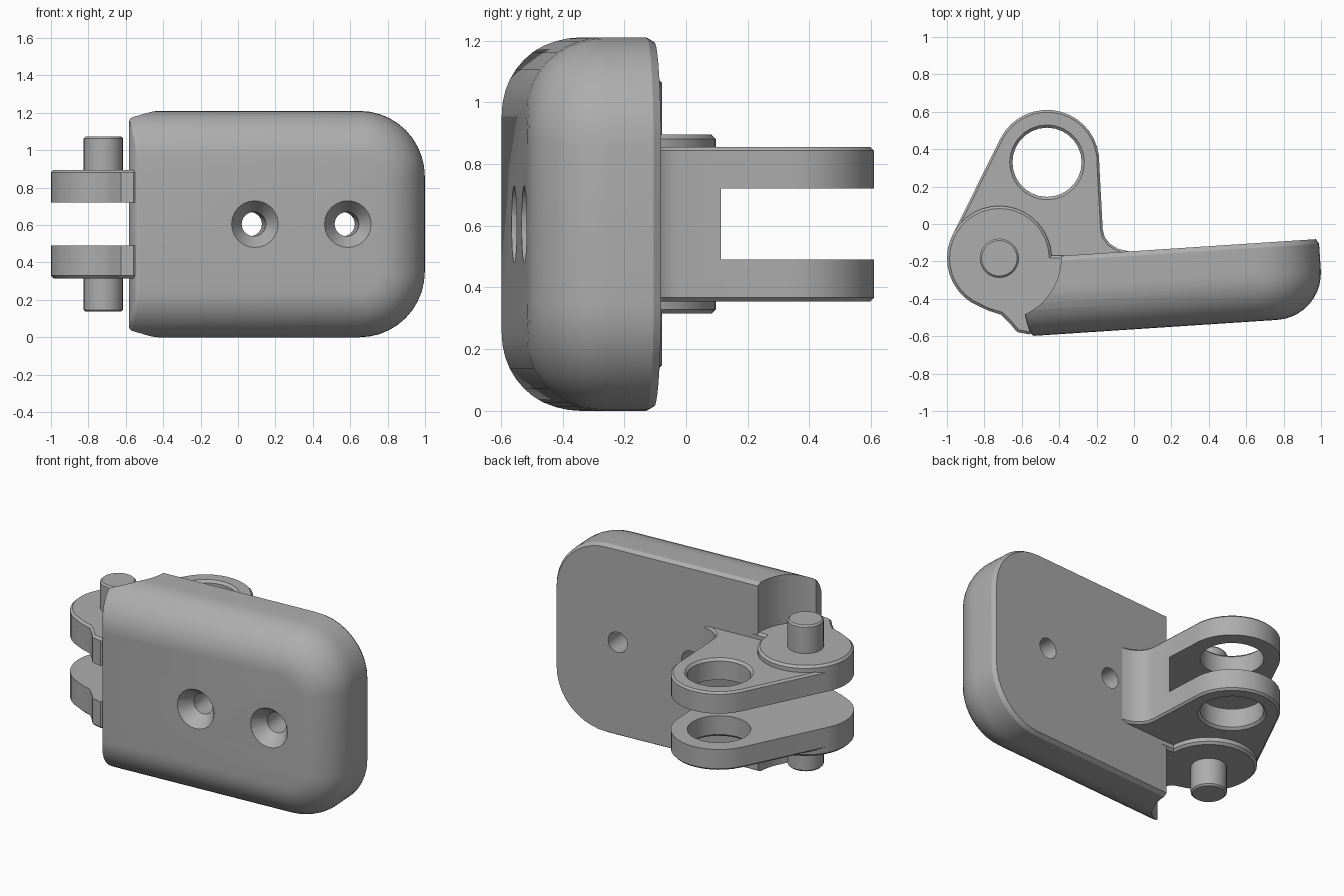
import bpy, bmesh
from math import sin, cos, radians, pi
from mathutils import Matrix, Vector

if "Cube" in bpy.data.objects:
    bpy.data.objects.remove(bpy.data.objects["Cube"], do_unlink=True)

grey = bpy.data.materials.new("plain grey")
grey.use_nodes = True
GREY = (0.42, 0.42, 0.42, 1)
grey.diffuse_color = GREY
grey.node_tree.nodes["Principled BSDF"].inputs["Base Color"].default_value = GREY

MID = 0.605                 # mid height of the whole fitting
PIN = (-0.72, -0.183)       # pivot axis
EYE = (-0.465, 0.33)        # axis of the large eye
TILT = radians(3.75)        # the slab is turned slightly about z
SLAB = Matrix.Translation((0, -0.145, MID)) @ Matrix.Rotation(TILT, 4, 'Z')


def finish(bm, name):
    bmesh.ops.recalc_face_normals(bm, faces=bm.faces)
    mesh = bpy.data.meshes.new(name)
    bm.to_mesh(mesh)
    bm.free()
    ob = bpy.data.objects.new(name, mesh)
    mesh.materials.append(grey)
    bpy.context.collection.objects.link(ob)
    return ob


def arc(centre, r, a0, a1, n=14):
    angles = [radians(a0 + (a1 - a0) * i / n) for i in range(n + 1)]
    return [(centre[0] + r * cos(a), centre[1] + r * sin(a)) for a in angles]


def loft(name, loops):
    """Skin a list of equal-length loops and cap both ends."""
    bm = bmesh.new()
    rings = [[bm.verts.new(p) for p in loop] for loop in loops]
    for a, b in zip(rings, rings[1:]):
        for i in range(len(a)):
            j = (i + 1) % len(a)
            bm.faces.new((a[i], a[j], b[j], b[i]))
    bm.faces.new(rings[0])
    bm.faces.new(rings[-1])
    return finish(bm, name)


def prism(name, outline, z0, z1, chamfer=0):
    ob = loft(name, [[(x, y, z) for x, y in outline] for z in (z0, z1)])
    if chamfer:
        bm = bmesh.new()
        bm.from_mesh(ob.data)
        rim = [e for e in bm.edges if abs(e.verts[0].co.z - e.verts[1].co.z) < 1e-5]
        bmesh.ops.bevel(bm, geom=rim, offset=chamfer, segments=1, affect='EDGES')
        bm.to_mesh(ob.data)
        bm.free()
    return ob


def turned(name, centre, profile, n=32):
    """Stack of circles given as (radius, height) pairs."""
    return loft(name, [[(x, y, z) for x, y in arc(centre, r, 0, 360 - 360 / n, n - 1)]
                       for r, z in profile])


def combine(ob, other, operation):
    mod = ob.modifiers.new("cut", 'BOOLEAN')
    mod.operation, mod.object, mod.solver = operation, other, 'EXACT'
    bpy.ops.object.select_all(action='DESELECT')
    bpy.context.view_layer.objects.active = ob
    ob.select_set(True)
    bpy.ops.object.modifier_apply(modifier=mod.name)
    bpy.data.objects.remove(other, do_unlink=True)


# Slab: rounded rectangle, full round on the front edges, small chamfer at the back
def slab_loop(y, inset):
    right, left = 0.99 - inset, -0.612 + 0.2 * inset
    top = MID - inset
    r, s = max(0.35 - inset, 0.05), 0.02
    pts = (arc((right - r, top - r), r, 0, 90, 10) + arc((left + s, top - s), s, 90, 180, 3)
           + arc((left + s, s - top), s, 180, 270, 3) + arc((right - r, r - top), r, 270, 360, 10))
    return [SLAB @ Vector((x, y, z)) for x, z in pts]


DEPTH, ROUND = 0.417, 0.25
rounding = [i / 10 * pi / 2 for i in range(11)]
slab = loft("mounting_slab", [slab_loop(0, 0.015), slab_loop(-0.025, 0)]
            + [slab_loop(-DEPTH + ROUND * (1 - sin(a)), ROUND * (1 - cos(a))) for a in rounding])

# Hollow end that clears the pivot
combine(slab, turned("clearance", PIN, [(0.33, -0.2), (0.33, 1.5)], 64), 'DIFFERENCE')

# Two countersunk screw holes
for x in (0.063, 0.561):
    hole = turned("screw_hole", (0, 0), [(0.065, -0.1), (0.065, DEPTH - 0.085),
                                         (0.125, DEPTH), (0.125, DEPTH + 0.1)], 24)
    hole.data.transform(SLAB @ Matrix.Translation((x, 0, 0)) @ Matrix.Rotation(pi / 2, 4, 'X'))
    combine(slab, hole, 'DIFFERENCE')

# Arm: eye and pivot joined by straight flanks, flared into the slab
arm_outline = (arc(EYE, 0.28, -3, 153, 16) + arc(PIN, 0.279, 153, 270, 10)
               + [(-0.45, -0.3), (-0.05, -0.2), (-0.03, -0.145), (-0.085, -0.133),
                  (-0.13, -0.105), (-0.157, -0.07), (-0.167, -0.03)])
arm = prism("hinge_arm", arm_outline, MID - 0.25, MID + 0.25, 0.012)

# Raised pivot bosses with a foot running into the slab
boss_outline = (arc(PIN, 0.28, 3, 238, 24)
                + [(-0.78, -0.463), (-0.71, -0.485), (-0.665, -0.53), (-0.625, -0.578),
                   (-0.56, -0.59), (-0.5, -0.55), (-0.35, -0.4), (-0.35, -0.168)])
boss = prism("boss", boss_outline, MID - 0.29, MID + 0.29, 0.014)
combine(arm, boss, 'UNION')

# Gap that splits the arm into two forks
gap_outline = (arc(EYE, 0.36, -27, 153) + arc(PIN, 0.33, 153, 180, 4)
               + [(-1.1, -0.65), (-0.5, -0.65)] + arc(PIN, 0.33, -60, -27, 5))
combine(arm, prism("gap", gap_outline, MID - 0.115, MID + 0.115), 'DIFFERENCE')

# Chamfered bore through the eye
bore = turned("bore", EYE, [(0.22, MID - 0.27), (0.185, MID - 0.235),
                            (0.185, MID + 0.235), (0.22, MID + 0.27)], 28)
combine(arm, bore, 'DIFFERENCE')

# Stub pins above and below
stubs = []
for name, side in (("upper_pin", 1), ("lower_pin", -1)):
    profile = [(0.105, 0.2), (0.105, 0.458), (0.095, 0.468)]
    stubs.append(turned(name, PIN, [(r, MID + side * h) for r, h in profile], 28))

# Smooth curved surfaces, keep edges crisp
bpy.ops.object.select_all(action='DESELECT')
for ob in [slab, arm] + stubs:
    ob.select_set(True)
bpy.context.view_layer.objects.active = slab
bpy.ops.object.shade_smooth_by_angle(angle=radians(28))
